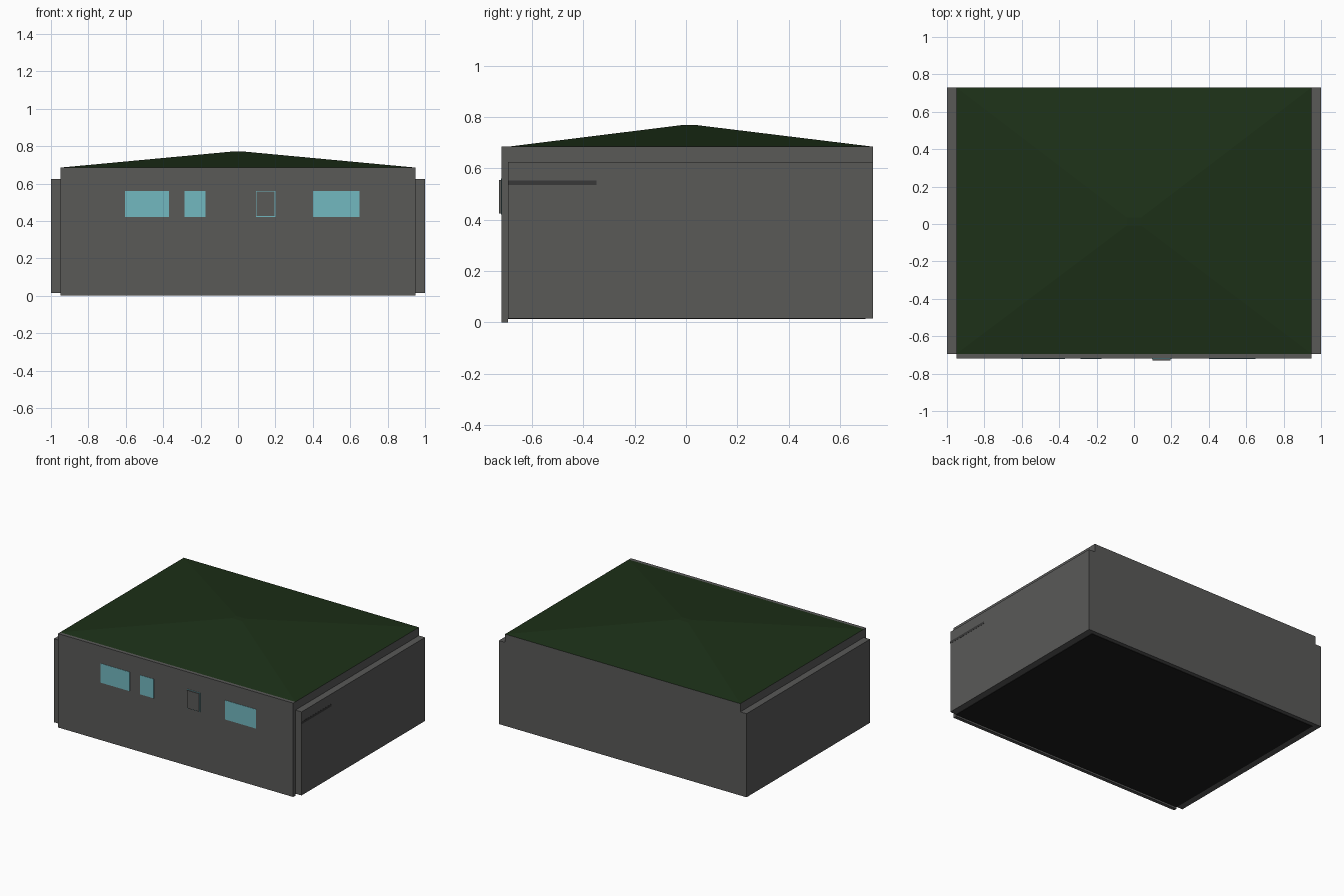
import bpy, bmesh

if "Cube" in bpy.data.objects:
    bpy.data.objects.remove(bpy.data.objects["Cube"])


def material(name, rgb):
    m = bpy.data.materials.new(name)
    m.diffuse_color = (*rgb, 1)
    m.use_nodes = True
    m.node_tree.nodes["Principled BSDF"].inputs["Base Color"].default_value = m.diffuse_color
    return m


grey = material("wall_grey", (0.10, 0.10, 0.097))
green = material("roof_green", (0.012, 0.03, 0.009))
glass = material("window_blue", (0.17, 0.48, 0.53))
black = material("floor_black", (0.012, 0.012, 0.012))
dark = material("slit_dark", (0.04, 0.04, 0.04))


def finish(bm, name, mat):
    mesh = bpy.data.meshes.new(name)
    bm.to_mesh(mesh)
    bm.free()
    obj = bpy.data.objects.new(name, mesh)
    bpy.context.collection.objects.link(obj)
    mesh.materials.append(mat)
    return obj


def box(name, x, y, z, mat):
    """Box spanning the (min, max) ranges on each axis."""
    bm = bmesh.new()
    bmesh.ops.create_cube(bm, size=1)
    for v in bm.verts:
        v.co = [r[0] if c < 0 else r[1] for c, r in zip(v.co, (x, y, z))]
    return finish(bm, name, mat)


# Walls: main block, front panel reaching the ground, lower side blocks
box("main_block", (-0.95, 0.95), (-0.70, 0.73), (0.015, 0.685), grey)
box("front_wall", (-0.95, 0.95), (-0.72, -0.695), (0, 0.685), grey)
box("right_wall", (0.945, 1.0), (-0.695, 0.73), (0.015, 0.625), grey)
box("left_wall", (-1.0, -0.945), (-0.695, 0.73), (0.015, 0.625), grey)
box("floor", (-0.95, 0.95), (-0.695, 0.70), (0.012, 0.02), black)

# Low hipped roof with a tiny flat peak
bm = bmesh.new()
rings = []
for hx, y0, y1, z in ((0.95, -0.695, 0.73, 0.685), (0.04, -0.01, 0.035, 0.77)):
    rings.append([bm.verts.new(p) for p in
                  ((-hx, y0, z), (hx, y0, z), (hx, y1, z), (-hx, y1, z))])
low, top = rings
for i in range(4):
    j = (i + 1) % 4
    bm.faces.new((low[i], low[j], top[j], top[i]))
bm.faces.new(top)
bm.faces.new(low[::-1])
finish(bm, "roof", green)

# Front windows
for i, x in enumerate(((-0.605, -0.37), (-0.285, -0.175), (0.095, 0.20), (0.40, 0.65))):
    box(f"window_{i + 1}", x, (-0.722, -0.71), (0.42, 0.56), glass)

# Protruding unit covering the third window
box("window_unit", (0.10, 0.195), (-0.73, -0.71), (0.425, 0.556), grey)

# Slit along the right wall
box("side_slit", (0.99, 1.001), (-0.695, -0.35), (0.535, 0.553), dark)
